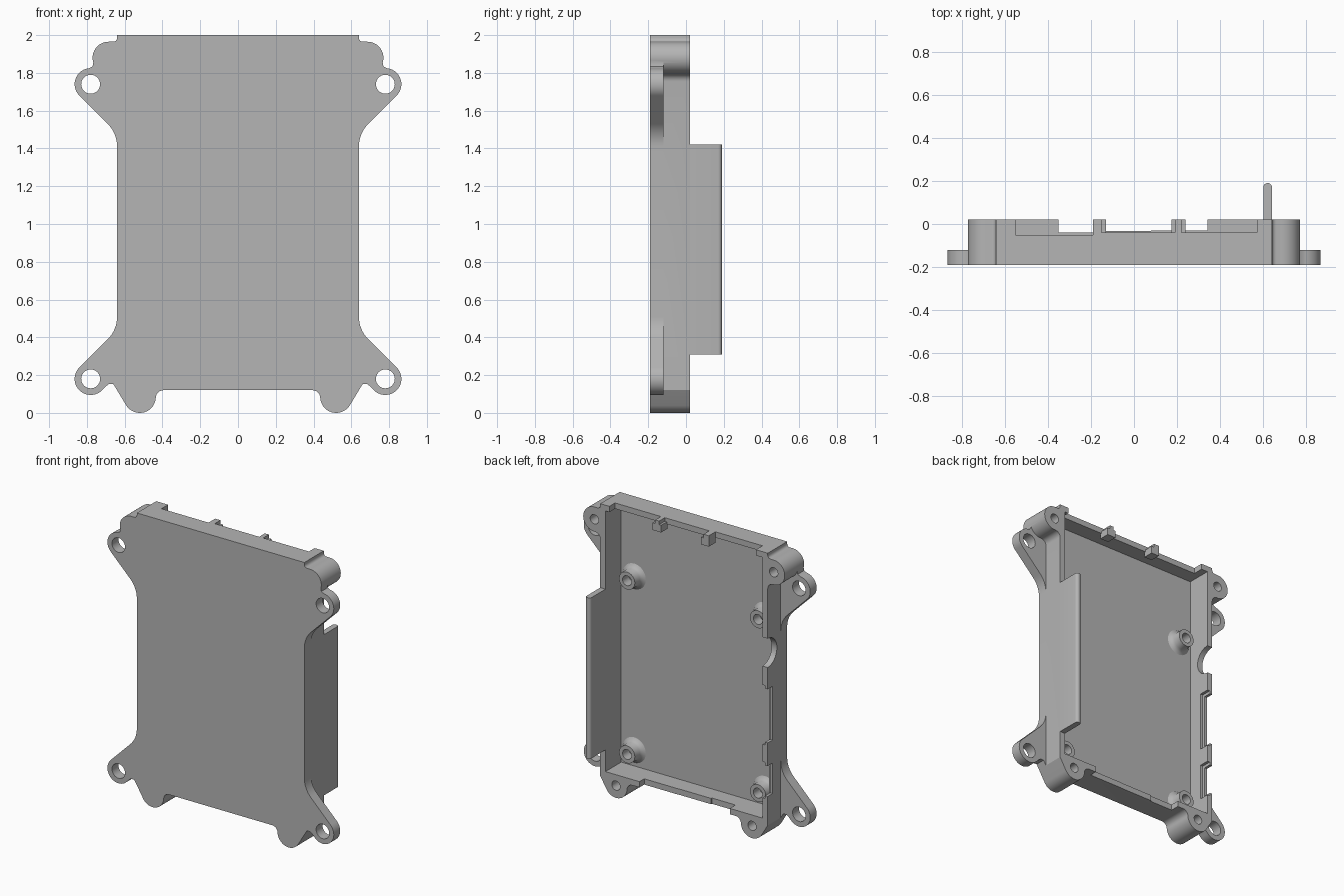
import bpy, bmesh
from math import sin, cos, radians, pi
from mathutils import Vector

if "Cube" in bpy.data.objects:
    bpy.data.objects.remove(bpy.data.objects["Cube"])

grey = bpy.data.materials.new("mid grey")
grey.use_nodes = True
grey.diffuse_color = (0.46, 0.46, 0.46, 1)
grey.node_tree.nodes["Principled BSDF"].inputs["Base Color"].default_value = grey.diffuse_color

FRONT, FLOOR, RIM = -0.19, -0.15, 0.022


def arc(cx, cz, r, a0, a1, n=12):
    angles = [radians(a0 + (a1 - a0) * i / n) for i in range(n + 1)]
    return [(cx + r * cos(a), cz + r * sin(a)) for a in angles]


def flip(pts, sx):
    return [(sx * x, z) for x, z in pts]


def finish(name, bm):
    bmesh.ops.remove_doubles(bm, verts=bm.verts, dist=1e-5)
    bmesh.ops.recalc_face_normals(bm, faces=bm.faces)
    me = bpy.data.meshes.new(name)
    bm.to_mesh(me)
    bm.free()
    me.materials.append(grey)
    ob = bpy.data.objects.new(name, me)
    bpy.context.collection.objects.link(ob)
    return ob


def prism(name, pts, a, b, axis="y"):
    """Extrude an outline from a to b: xz outline along y, or xy outline along z."""
    bm = bmesh.new()
    place = (lambda p: (p[0], a, p[1])) if axis == "y" else (lambda p: (p[0], p[1], a))
    face = bm.faces.new([bm.verts.new(place(p)) for p in pts])
    ext = bmesh.ops.extrude_face_region(bm, geom=[face])["geom"]
    move = Vector((0, b - a, 0)) if axis == "y" else Vector((0, 0, b - a))
    bmesh.ops.translate(bm, vec=move, verts=[v for v in ext if isinstance(v, bmesh.types.BMVert)])
    return finish(name, bm)


def box(x0, x1, y0, y1, z0, z1, name="cutter"):
    return prism(name, [(x0, z0), (x1, z0), (x1, z1), (x0, z1)], y0, y1)


def hole(x, z, r, y0, y1):
    return prism("cutter", arc(x, z, r, 0, 360, 32)[:-1], y0, y1)


def combine(ob, other, operation):
    """Apply a boolean, then remove the helper."""
    mod = ob.modifiers.new("combine", "BOOLEAN")
    mod.operation, mod.solver, mod.object = operation, "EXACT", other
    bpy.context.view_layer.update()
    deps = bpy.context.evaluated_depsgraph_get()
    me = bpy.data.meshes.new_from_object(ob.evaluated_get(deps))
    ob.modifiers.clear()
    ob.data = me
    bpy.data.objects.remove(other)


def smooth(ob):
    bpy.ops.object.select_all(action="DESELECT")
    ob.select_set(True)
    bpy.context.view_layer.objects.active = ob
    bpy.ops.object.shade_smooth_by_angle(angle=radians(30))


# Tray outline with bottom lobes and top screw ears
half = (arc(0.395, 0.08, 0.04, 90, 0, 6) + arc(0.52, 0.085, 0.085, 180, 328, 20)
        + [(0.64, 0.12)] + arc(0.68, 1.755, 0.04, 180, 90, 6)
        + arc(0.685, 1.88, 0.085, -90, 90, 20) + arc(0.66, 1.985, 0.02, 270, 180, 4)
        + [(0.64, 2.0)])
shell = prism("case_shell", half + flip(half, -1)[::-1], FRONT, RIM)

# Four mounting lugs, shallower than the tray
sweep = arc(0.81, 1.41, 0.17, 180, 135, 8)
upper = ([(0.62, 1.41)] + sweep + arc(0.78, 1.74, 0.085, -45, 85, 20)
         + [(0.77, 1.835), (0.765, 1.86), (0.74, 1.88), (0.62, 1.88)])
lower = ([(0.62, 0.51)] + [(x, 1.92 - z) for x, z in sweep]
         + arc(0.78, 0.18, 0.085, 45, -135, 24)
         + [(0.70, 0.14), (0.685, 0.152), (0.66, 0.152), (0.64, 0.12), (0.62, 0.12)])
for side in (1, -1):
    for outline in (upper, lower):
        combine(shell, prism("lug", flip(outline, side), FRONT, -0.12), "UNION")

# Hollow interior
combine(shell, box(-0.6, 0.6, FLOOR, 0.5, 0.16, 1.96), "DIFFERENCE")

# Lug holes and blind screw holes
for side in (1, -1):
    for z in (0.18, 1.74):
        combine(shell, hole(side * 0.78, z, 0.05, -0.3, 0), "DIFFERENCE")
    for x, z in ((0.685, 1.88), (0.52, 0.085)):
        combine(shell, hole(side * x, z, 0.032, -0.13, 0.1), "DIFFERENCE")

# Connector notches: top wall, bottom wall, then right wall
for x0, x1, y in ((-0.55, -0.19, -0.05), (-0.15, 0.19, -0.04), (0.22, 0.57, -0.04)):
    combine(shell, box(x0, x1, y, 0.1, 1.9, 2.1), "DIFFERENCE")
for x0, x1, y in ((-0.35, -0.17, -0.04), (-0.17, 0.08, -0.032), (0.08, 0.34, -0.03)):
    combine(shell, box(x0, x1, y, 0.1, 0.10, 0.2), "DIFFERENCE")
for z0, z1 in ((0.69, 1.06), (0.32, 0.53)):
    combine(shell, box(-0.7, -0.62, -0.03, 0.1, z0, z1), "DIFFERENCE")
    combine(shell, box(-0.62, -0.58, -0.05, 0.1, z0 - 0.02, z1 + 0.02), "DIFFERENCE")
# Round notch in the right wall
notch = prism("cutter", [(-0.7, RIM + 0.05), (-0.55, RIM + 0.05), (-0.55, RIM), (-0.7, RIM)],
              1.21, 1.41, "z")
combine(shell, notch, "DIFFERENCE")
bm = bmesh.new()
bmesh.ops.create_cone(bm, cap_ends=True, segments=40, radius1=0.1, radius2=0.1, depth=0.15)
for v in bm.verts:
    v.co = (v.co.z - 0.625, v.co.y + RIM, v.co.x + 1.31)
combine(shell, finish("cutter", bm), "DIFFERENCE")
smooth(shell)

# Small ribs between the top notches
for i, (x0, x1) in enumerate(((-0.19, -0.13), (0.175, 0.24))):
    box(x0, x1, -0.05, RIM, 1.925, 1.975, f"top_rib_{i + 1}")

# Tall side fin with rounded edge
fin = prism("side_fin", [(0.6, RIM)] + arc(0.62, 0.17, 0.02, 180, 0, 10) + [(0.64, RIM)],
            0.31, 1.42, "z")
smooth(fin)

# Board standoffs, turned from a profile
profile = [(0.088, FLOOR), (0.072, -0.14), (0.062, -0.122), (0.06, -0.07),
           (0.034, -0.07), (0.034, -0.14), (0, -0.14)]
for x in (-0.5, 0.5):
    for z in (0.27, 1.47):
        bm = bmesh.new()
        vs = [bm.verts.new((r, y, 0)) for r, y in profile]
        es = [bm.edges.new(pair) for pair in zip(vs, vs[1:])]
        bmesh.ops.spin(bm, geom=vs + es, cent=(0, 0, 0), axis=(0, 1, 0),
                       angle=2 * pi, steps=32)
        bmesh.ops.translate(bm, vec=(x, 0, z), verts=bm.verts)
        post = finish(("upper" if z > 1 else "lower") + ("_left" if x > 0 else "_right") + "_standoff", bm)
        smooth(post)
